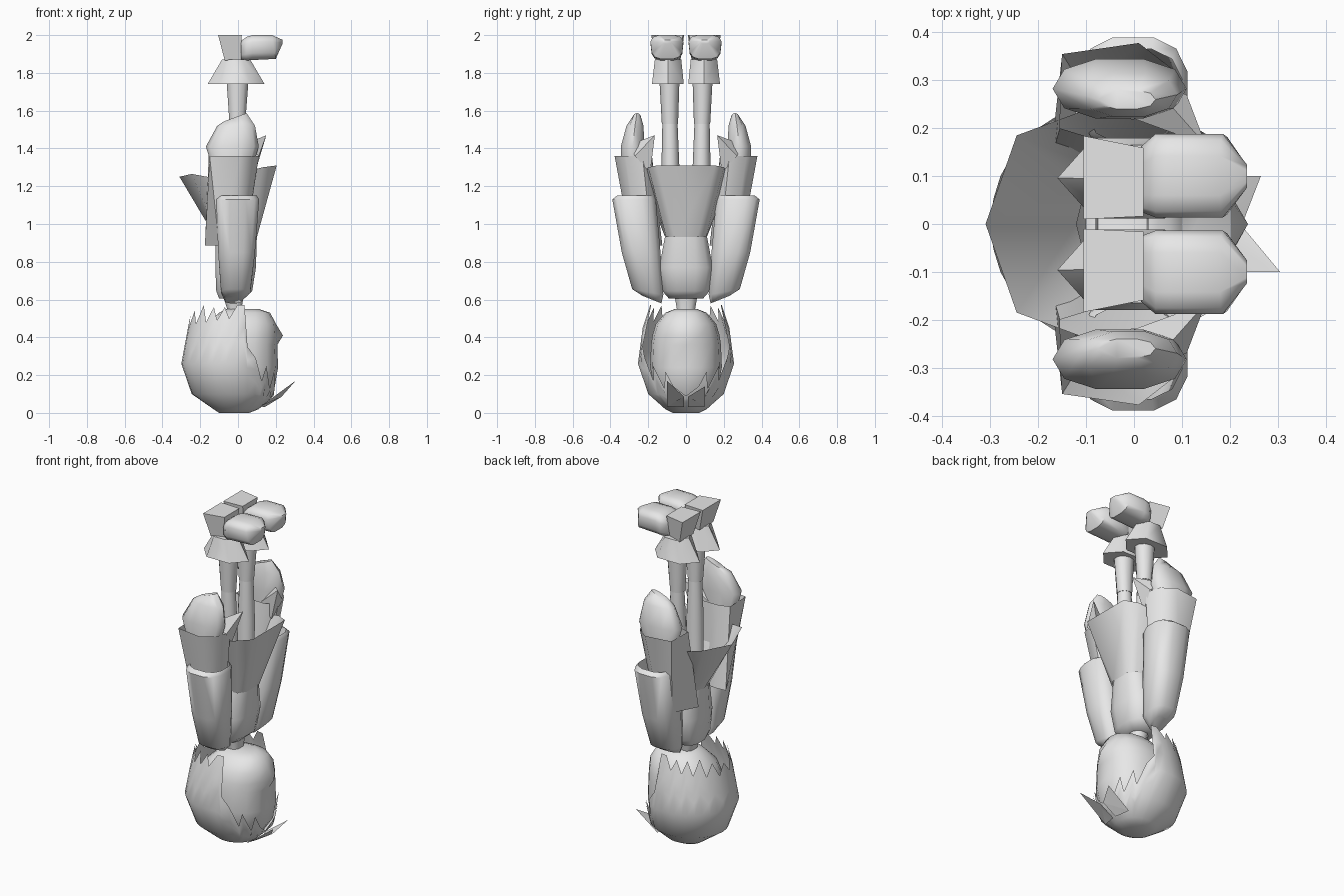
import bpy, bmesh, math

mat = bpy.data.materials.new("light_grey")
mat.diffuse_color = (0.8, 0.8, 0.8, 1)


def make(name, rows, cap=(True, True), mirror=False):
    """Skin a list of equal-length closed point rows."""
    bm = bmesh.new()
    vs = [[bm.verts.new(p) for p in row] for row in rows]
    n = len(rows[0])
    for a, b in zip(vs, vs[1:]):
        for i in range(n):
            j = (i + 1) % n
            bm.faces.new((a[i], a[j], b[j], b[i]))
    if cap[0]:
        bm.faces.new(vs[0][::-1])
    if cap[1]:
        bm.faces.new(vs[-1])
    bmesh.ops.remove_doubles(bm, verts=bm.verts, dist=0.0005)
    bmesh.ops.recalc_face_normals(bm, faces=bm.faces)
    me = bpy.data.meshes.new(name)
    bm.to_mesh(me)
    bm.free()
    me.materials.append(mat)
    ob = bpy.data.objects.new(name, me)
    bpy.context.collection.objects.link(ob)
    if mirror:
        m = ob.modifiers.new("mirror", 'MIRROR')
        m.use_axis = (False, True, False)
    return ob


def oval(z, x0, x1, y0, y1, tx=0.0, ty=0.0, n=12, e=0.8, off=0.5):
    """Rounded-box ring at height z; tx and ty tilt it along x and y."""
    dirs = []
    for i in range(n):
        a = 2 * math.pi * (i + off) / n
        c, s = math.cos(a), math.sin(a)
        dirs.append((math.copysign(abs(c) ** e, c), math.copysign(abs(s) ** e, s)))
    k = max(c for c, s in dirs)
    m = max(s for c, s in dirs)
    return [((x0 + x1) / 2 + c / k * (x1 - x0) / 2,
             (y0 + y1) / 2 + s / m * (y1 - y0) / 2,
             z + tx * c / k + ty * s / m) for c, s in dirs]


def loft(name, rings, mirror=False, cap=(True, True), **kw):
    return make(name, [oval(*r, **kw) for r in rings], cap, mirror)


def spike(name, base, tip, mirror=False):
    return make(name, [base, [tip] * len(base)], (False, False), mirror)


def interp(table, t):
    for a, b in zip(table, table[1:]):
        if t <= b[0]:
            f = (t - a[0]) / (b[0] - a[0])
            return [p + (q - p) * f for p, q in zip(a[1:], b[1:])]
    return list(table[-1][1:])


# Face, chin upward, with the nose pulled out of one ring
face = [oval(*r, n=16, e=0.88, off=0) for r in [
    (0.07, -0.15, 0.15, -0.12, 0.12), (0.14, -0.2, 0.195, -0.17, 0.17),
    (0.24, -0.22, 0.212, -0.19, 0.19), (0.36, -0.21, 0.208, -0.185, 0.185),
    (0.41, -0.195, 0.207, -0.178, 0.178), (0.47, -0.17, 0.202, -0.16, 0.16),
    (0.53, -0.1, 0.17, -0.11, 0.11), (0.55, -0.06, 0.11, -0.06, 0.06)]]
face[4][0] = (0.238, 0, 0.41)
make("face", face)

# Hair shell: height, back x, front x, half width
shell = [(0.0, -0.10, 0.06, 0.07), (0.02, -0.13, 0.11, 0.11), (0.10, -0.245, 0.20, 0.20),
         (0.26, -0.30, 0.225, 0.255), (0.45, -0.265, 0.215, 0.23), (0.60, -0.235, 0.2, 0.18)]
# Jagged hairline: angle from the face, edge height
half = [(0, .09), (18, .14), (27, .22), (33, .13), (44, .25), (50, .17), (60, .29),
        (71, .35), (76, .57), (86, .57), (96, .50), (103, .56), (112, .49), (119, .56),
        (128, .48), (137, .57), (147, .47), (157, .54), (168, .46), (180, .52)]
line = half + [(360 - a, h) for a, h in half[-2:0:-1]]


def hair_point(deg, z):
    back, front, w = interp(shell, z)
    a = math.radians(deg)
    return ((back + front) / 2 + math.cos(a) * (front - back) / 2, w * math.sin(a), z)


levels = (0.0, 0.02, 0.10, 0.26, 0.38, 0.45, 1.0)
make("hair", [[hair_point(a, h if k == 6 else min(t, h * (0.2 + 0.12 * k))) for a, h in line]
              for k, t in enumerate(levels)], (True, False))

# Loose tufts over the forehead
spike("hair_tuft_long", [(0.12, -0.10, 0.035), (0.14, -0.01, 0.03), (0.23, -0.01, 0.085)],
      (0.305, -0.1, 0.17))
spike("hair_tuft_short", [(0.12, 0.10, 0.035), (0.14, 0.01, 0.03), (0.23, 0.01, 0.085)],
      (0.265, 0.1, 0.14))

# Neck and torso
loft("neck", [(0.52, -0.05, 0.02, -0.045, 0.045), (0.56, -0.06, 0.02, -0.05, 0.05),
              (0.62, -0.08, 0.03, -0.06, 0.06)], cap=(False, False), n=8)
loft("torso", [(0.605, -0.10, 0.03, -0.09, 0.09), (0.645, -0.115, 0.075, -0.125, 0.125),
               (0.77, -0.12, 0.095, -0.142, 0.142), (0.94, -0.12, 0.1, -0.11, 0.11)],
     cap=(True, False), n=12, e=0.75)

# Flared coat skirt, open at the hem
low = [(0.10, 0.06, .93), (0.07, 0.105, .93), (-0.06, 0.11, .93), (-0.10, 0.08, .93)]
hem = [(0.205, 0.155, 1.31), (0.13, 0.20, 1.30), (-0.11, 0.235, 1.24), (-0.245, 0.185, 1.265)]


def both(pts, back):
    return pts + [back] + [(x, -y, z) for x, y, z in reversed(pts)]


make("coat_skirt", [both(low, (-0.12, 0, .93)), both(hem, (-0.31, 0, 1.25))], (False, False))

# Arms: upper sleeve, wide cuff, hand, thumb
loft("upper_sleeve", [(0.60, -0.07, 0.02, 0.13, 0.23, 0, 0.02),
                      (0.64, -0.09, 0.065, 0.12, 0.285, 0, 0.015),
                      (0.85, -0.105, 0.09, 0.135, 0.34), (1.13, -0.115, 0.112, 0.16, 0.39),
                      (1.15, -0.10, 0.10, 0.17, 0.365)], True, (True, False), n=12, e=0.75)
# Cuff outline narrows toward the thumb side and hangs low behind
cuff_top = [(-0.155, .20), (-0.15, .355), (0.01, .378), (0.085, .32), (0.11, .23),
            (0.06, .18), (-0.09, .18)]
cuff_low = [(-0.175, .13), (-0.10, .275), (-0.03, .29), (0.03, .25), (0.04, .18),
            (0.0, .14), (-0.11, .125)]
make("wide_cuff", [[(x, y, 0.885) for x, y in cuff_low],
                   [(x, y, 1.36) for x, y in cuff_top]], (False, False), True)
loft("hand", [(1.28, -0.13, 0.07, 0.22, 0.34), (1.41, -0.17, 0.11, 0.22, 0.345),
              (1.52, -0.11, 0.09, 0.225, 0.315), (1.565, -0.075, 0.045, 0.24, 0.28, 0.022)],
     True, (False, True), n=10, e=0.9, off=0)
spike("thumb", [(0.0, 0.22, 1.34), (0.03, 0.30, 1.42), (0.11, 0.27, 1.36), (0.09, 0.19, 1.27)],
      (0.15, 0.165, 1.47), True)

# Legs, boots and feet
loft("leg", [(0.93, -0.06, 0.05, 0.03, 0.11), (1.3, -0.05, 0.045, 0.035, 0.13),
             (1.54, -0.04, 0.035, 0.045, 0.125)], True, (False, False), n=10, e=1)
loft("boot_shaft", [(1.53, -0.045, 0.038, 0.042, 0.128), (1.75, -0.06, 0.055, 0.035, 0.14)],
     True, (True, False), n=10, e=1)
loft("boot_cuff", [(1.742, -0.16, 0.14, 0.012, 0.18), (1.87, -0.085, 0.065, 0.025, 0.165)],
     True, n=6, e=1, off=0)
# Heel block, narrower toward the toe
heel = []
for z, x0, x1, y0, y1 in [(1.865, -0.07, 0.012, 0.03, 0.16), (2.0, -0.105, 0.02, 0.01, 0.184)]:
    heel.append([(x0, y0, z), (x1, y0 + 0.006, z), (x1, y1 - 0.025, z), (x0, y1, z)])
make("heel", heel, mirror=True)
# Toe cap running forward along x, wide at the sole, pointed at the tip
toe = []
for x, y0, y1, z0, z1 in [(0.015, 0.022, 0.165, 1.866, 1.968), (0.045, 0.01, 0.192, 1.866, 1.99),
                          (0.075, 0.01, 0.192, 1.868, 2.0),
                          (0.18, 0.01, 0.192, 1.874, 2.0), (0.236, 0.075, 0.125, 1.955, 1.975)]:
    row = []
    for z, y, _ in oval(0, z0, z1, y0, y1, n=12, e=0.6):
        d = (z1 - z) / (z1 - z0)
        row.append((x + (0.02 * d if x == 0.18 else 0), y + (0.1 - y) * 0.15 * d, z))
    toe.append(row)
make("toe_cap", toe, mirror=True)

# Smooth shading with crisp edges
for ob in bpy.data.objects:
    ob.select_set(True)
    bpy.context.view_layer.objects.active = ob
bpy.ops.object.shade_smooth_by_angle(angle=math.radians(55))
